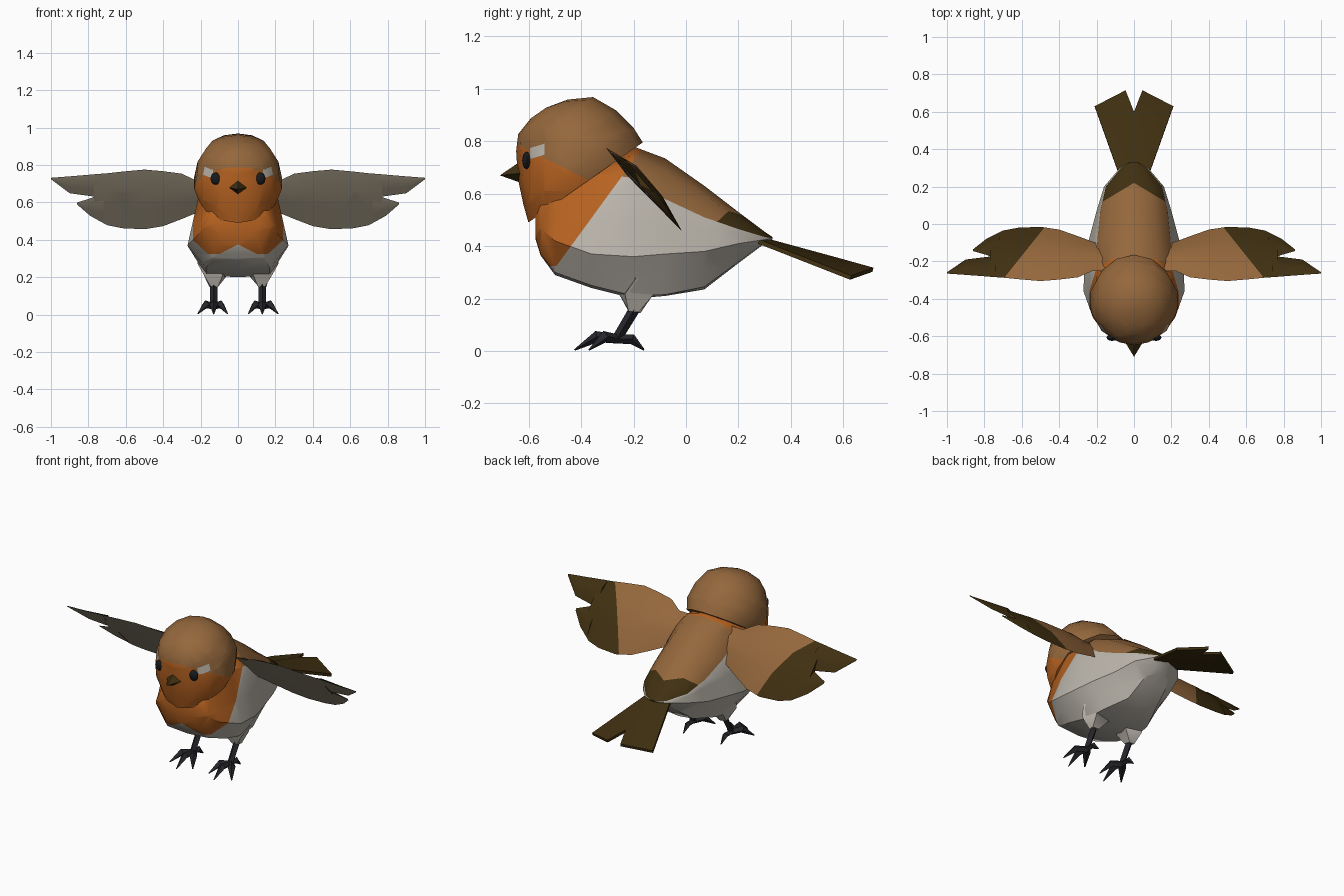
import bpy, bmesh, math
from mathutils import Vector

if "Cube" in bpy.data.objects:
    bpy.data.objects.remove(bpy.data.objects["Cube"])


def lin(c):
    c /= 255
    return c / 12.92 if c < 0.04045 else ((c + 0.055) / 1.055) ** 2.4


MATS = []
for mat_name, rgb in [("warm_brown", (148, 103, 60)), ("orange", (184, 99, 33)),
                      ("pale_grey", (188, 182, 172)), ("dark_olive", (64, 48, 17)),
                      ("wing_cream", (178, 166, 143)), ("charcoal", (38, 38, 43)),
                      ("black", (24, 26, 30))]:
    m = bpy.data.materials.new(mat_name)
    m.diffuse_color = (*[lin(c) for c in rgb], 1)
    m.use_nodes = True
    m.node_tree.nodes["Principled BSDF"].inputs["Base Color"].default_value = m.diffuse_color
    MATS.append(m)
BROWN, ORANGE, GREY, OLIVE, CREAM, CHARCOAL, BLACK = range(7)


def finish(name, bm, angle=40):
    bmesh.ops.recalc_face_normals(bm, faces=bm.faces)
    me = bpy.data.meshes.new(name)
    bm.to_mesh(me)
    bm.free()
    for m in MATS:
        me.materials.append(m)
    me.shade_smooth()
    me.set_sharp_from_angle(angle=math.radians(angle))
    ob = bpy.data.objects.new(name, me)
    bpy.context.collection.objects.link(ob)
    return ob


def loft(rings, mats, bm=None):
    """Skin rings of points; mats gives one colour per strip around the ring."""
    bm = bm or bmesh.new()
    vs = [[bm.verts.new(p) for p in r] for r in rings]
    n = len(rings[0])
    for a, b in zip(vs, vs[1:]):
        for k in range(n):
            f = bm.faces.new((a[k], a[(k + 1) % n], b[(k + 1) % n], b[k]))
            f.material_index = mats[k % len(mats)]
    for r in (vs[0], vs[-1]):
        bm.faces.new(r).material_index = mats[0]
    return bm


def paint(bm, planes, rule):
    """Cut clean colour borders along planes, then colour faces by a rule."""
    for co, no in planes:
        bmesh.ops.bisect_plane(bm, geom=bm.verts[:] + bm.edges[:] + bm.faces[:],
                               plane_co=co, plane_no=no, dist=1e-5)
    for f in bm.faces:
        f.material_index = rule(f.calc_center_median(), f.material_index)


def limb(bm, pts, radii, mat):
    """Four-sided tapering limb along a path."""
    pts = [Vector(p) for p in pts]
    rings = []
    for i, p in enumerate(pts):
        t = pts[min(i + 1, len(pts) - 1)] - pts[max(i - 1, 0)]
        q = t.to_track_quat('Z', 'Y')
        rings.append([p + q @ Vector((math.cos(a), math.sin(a), 0)) * radii[i]
                      for a in (0, math.pi / 2, math.pi, 1.5 * math.pi)])
    return loft(rings, [mat], bm)


# Body: y, top z, shoulder x z, widest x z, underside x z, bottom z
BODY = [(-.575, .55, .08, .54, .12, .49, .08, .44, .43),
        (-.555, .59, .13, .58, .18, .47, .12, .37, .365),
        (-.50, .64, .17, .62, .22, .42, .14, .30, .29),
        (-.36, .74, .20, .68, .27, .37, .17, .25, .24),
        (-.20, .78, .205, .66, .265, .36, .17, .21, .20),
        (-.08, .735, .195, .58, .24, .37, .16, .215, .21),
        (.07, .63, .18, .51, .20, .38, .10, .245, .235),
        (.20, .53, .15, .465, .16, .41, .08, .34, .335),
        (.30, .455, .07, .435, .075, .425, .04, .413, .41),
        (.33, .435, .02, .43, .02, .428, .01, .426, .425)]
rings = []
for y, zt, sx, sz, wx, wz, bx, bz, zb in BODY:
    half = [(sx * .6, zt - (zt - sz) * .3), (sx, sz), (wx, wz), (bx, bz)]
    ring = [(0, zt)] + half + [(0, zb)] + [(-x, z) for x, z in reversed(half)]
    rings.append([(x, y, z) for x, z in ring])
body = loft(rings, [BROWN] * 2 + [GREY] * 6 + [BROWN] * 2)


def body_rule(c, old):
    if c.y < -.49 + .73 * (c.z - .33) and c.z > .375 - .5 * abs(c.x) and c.z > .325:
        return ORANGE
    if old == BROWN and c.y > .22 - .6 * abs(c.x):
        return OLIVE
    return GREY if c.y < -.45 else old


paint(body, [((0, -.49, .33), (0, 1, -.73)), ((0, 0, .325), (0, 0, 1)),
             ((0, 0, .375), (.5, 0, 1)), ((0, 0, .375), (-.5, 0, 1)),
             ((0, .22, 0), (.6, 1, 0)), ((0, .22, 0), (-.6, 1, 0))], body_rule)
finish("body", body)

# Head: tilted dome; height along tilt axis, front, back, half width
HEAD = [(0, -.266, .266, .215), (.066, -.243, .269, .24), (.16, -.203, .252, .222),
        (.25, -.148, .21, .175), (.298, -.105, .125, .115), (.32, -.03, .04, .035)]
rings = []
for v, u0, u1, w in HEAD:
    ring = []
    for k in range(14):
        a = 2 * math.pi * k / 14
        u = (u0 + u1) / 2 - math.cos(a) * (u1 - u0) / 2
        ring.append((math.sin(a) * w, -.383 + .82 * u - .574 * v, .643 + .574 * u + .82 * v))
    rings.append(ring)
head = loft(rings, [BROWN])


def head_rule(c, old):
    if abs(c.x) > .1 and -.595 < c.y < -.54 and .74 < c.z - .3 * (c.y + .57) < .782:
        return GREY
    return ORANGE if c.z < .665 - .5 * (c.y + .4) else BROWN


paint(head, [((0, -.4, .665), (0, .5, 1)), ((0, -.595, 0), (0, 1, 0)),
             ((0, -.54, 0), (0, 1, 0)), ((0, -.57, .74), (0, -.3, 1)),
             ((0, -.57, .782), (0, -.3, 1))], head_rule)
finish("head", head)

# Beak: four-sided spike
beak = bmesh.new()
tip = beak.verts.new((0, -.71, .67))
base = [beak.verts.new(p) for p in ((0, -.625, .728), (.058, -.615, .68),
                                    (0, -.625, .64), (-.058, -.615, .68))]
for k in range(4):
    beak.faces.new((tip, base[k], base[(k + 1) % 4]))
beak.faces.new(base)
for f in beak.faces:
    f.material_index = OLIVE
finish("beak", beak, 20)

# Wings: span x, leading y, trailing y, thickness for the blade and two feather tips
WING = {"blade": [(.12, -.25, -.12, .7), (.22, -.25, -.095, .8), (.3, -.285, -.065, 1),
                  (.4, -.297, -.03, 1), (.5, -.305, -.015, 1), (.62, -.295, -.02, .9),
                  (.7, -.287, -.035, .75), (.77, -.282, -.07, .55)],
        "front_feather": [(.74, -.284, -.17, .6), (.9, -.272, -.19, .35), (1, -.265, -.258, .08)],
        "rear_feather": [(.72, -.19, -.045, .6), (.79, -.165, -.08, .4), (.86, -.145, -.135, .08)]}
SECTION = [(0, 0), (.3, .04), (.65, .035), (1, 0), (.65, -.006), (.3, -.012)]


def wing_rule(c, old):
    return OLIVE if old == BROWN and abs(c.x) > .68 - .8 * (c.y + .27) else old


for side, s in (("left", 1), ("right", -1)):
    wing = bmesh.new()
    for part in WING.values():
        rings = []
        for x, y0, y1, t in part:
            ring = []
            for f, h in SECTION:
                y = y0 + (y1 - y0) * f
                ring.append((s * x, y + .74 * h * t, .77 - 1.1 * (y + .3) + .67 * h * t))
            rings.append(ring)
        loft(rings, [BROWN] * 3 + [CREAM] * 3, wing)
    paint(wing, [((s * .68, -.27, 0), (s, .8, 0))], wing_rule)
    finish(side + "_wing", wing)

    # Eye
    eye = bmesh.new()
    bmesh.ops.create_uvsphere(eye, u_segments=12, v_segments=8, radius=.03)
    for v in eye.verts:
        v.co = (v.co.x + s * .117, v.co.y * .6 - .607, v.co.z * 1.1 + .727)
    for f in eye.faces:
        f.material_index = BLACK
    finish(side + "_eye", eye)

    # Thigh stub
    thigh = limb(None, [(s * .12, -.19, .27), (s * .125, -.19, .21), (s * .13, -.197, .148)],
                 [.1, .075, .028], GREY)
    finish(side + "_thigh", thigh)

    # Leg and toes
    leg = limb(None, [(s * .13, -.19, .17), (s * .13, -.265, .045)], [.021, .019], CHARCOAL)
    for dx, knuckle, end in ((0, -.34, -.425), (-.075, -.31, -.37), (.085, -.31, -.37)):
        limb(leg, [(s * .13, -.255, .045), (s * (.13 + dx * .5), knuckle, .055),
                   (s * (.13 + dx), end, .004)], [.017, .022, .003], CHARCOAL)
    limb(leg, [(s * .13, -.265, .045), (s * .13, -.205, .045), (s * .13, -.16, .004)],
         [.017, .019, .003], CHARCOAL)
    finish(side + "_leg", leg, 25)

# Tail: notched fan
tail = bmesh.new()
fan = [(0, .27, .44), (.085, .28, .425), (.21, .63, .288), (.045, .715, .318), (0, .6, .35)]
for s in (1, -1):
    top = [tail.verts.new((s * x, y, z)) for x, y, z in fan]
    low = [tail.verts.new((s * x, y - .004, z - .016)) for x, y, z in fan]
    for r in (top, low):
        tail.faces.new((r[0], r[1], r[2]))
        tail.faces.new((r[0], r[2], r[4]))
        tail.faces.new((r[2], r[3], r[4]))
    for k in range(4):
        tail.faces.new((top[k], top[k + 1], low[k + 1], low[k]))
bmesh.ops.remove_doubles(tail, verts=tail.verts, dist=1e-5)
for f in tail.faces:
    f.material_index = OLIVE
finish("tail", tail)
